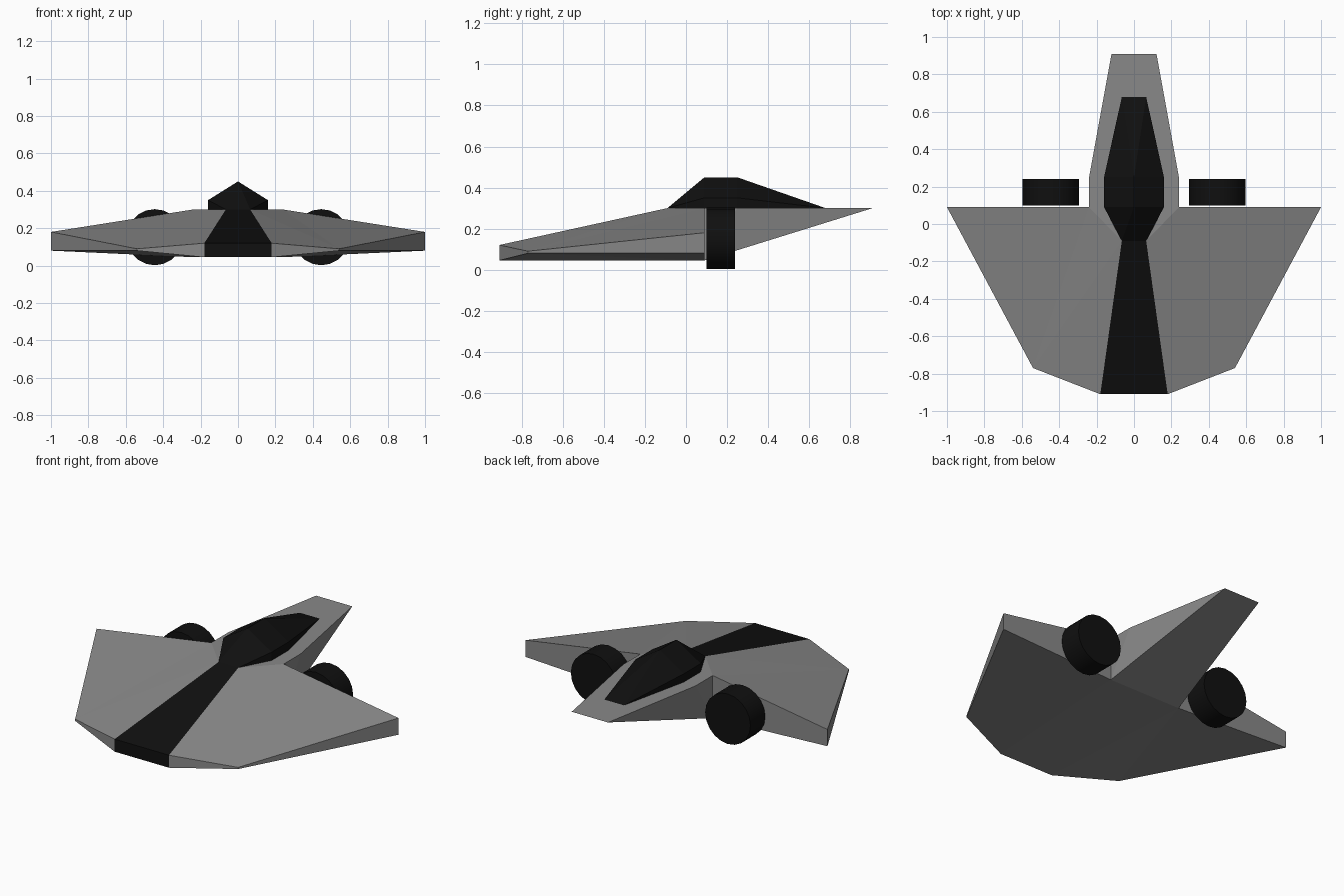
import bpy, bmesh, math

if "Cube" in bpy.data.objects:
    bpy.data.objects.remove(bpy.data.objects["Cube"])

black = bpy.data.materials.new("black")
black.diffuse_color = (0.005, 0.005, 0.005, 1)
black.use_nodes = True
black.node_tree.nodes["Principled BSDF"].inputs["Base Color"].default_value = black.diffuse_color
grey = bpy.data.materials.new("grey")
grey.diffuse_color = (0.25, 0.25, 0.25, 1)
grey.use_nodes = True
grey.node_tree.nodes["Principled BSDF"].inputs["Base Color"].default_value = grey.diffuse_color


def finish(name, bm, mats, mirror=False):
    me = bpy.data.meshes.new(name)
    bmesh.ops.recalc_face_normals(bm, faces=bm.faces)
    bm.to_mesh(me)
    bm.free()
    for m in mats:
        me.materials.append(m)
    ob = bpy.data.objects.new(name, me)
    bpy.context.collection.objects.link(ob)
    if mirror:
        mod = ob.modifiers.new("mirror", 'MIRROR')
        mod.use_clip = True
    return ob


# Hull: right half, mirrored; stripe faces are black
pts = dict(
    n0=(0, -.91, .12), n1=(.18, -.91, .12), m0=(0, -.91, .045), m1=(.18, -.91, .045),
    c=(.54, -.77, .09), d=(.54, -.77, .08),        # front wing corner
    t=(1, .09, .18), u=(1, .09, .08),              # wing tip
    s0=(0, -.09, .3), s1=(.065, -.09, .3),         # top of stripe
    r=(.24, .09, .3), q=(.24, .25, .3),            # deck edge
    b0=(0, .09, .045), b1=(.24, .09, .045),        # belly rear
    e0=(0, .91, .3), e1=(.12, .91, .3))            # tail tip
faces = ["n0 n1 s1 s0", "m0 m1 n1 n0",                    # stripe and nose
         "n1 c s1", "c r s1", "c t r",                    # wing top
         "m1 d c n1", "d u t c", "u b1 r t",              # wing edges
         "s0 s1 r q e1 e0",                               # deck
         "r b1 q", "q b1 e1", "b1 b0 e0 e1",              # tail
         "m0 b0 b1 m1", "m1 b1 d", "d b1 u"]              # belly
bm = bmesh.new()
v = {k: bm.verts.new(p) for k, p in pts.items()}
for i, f in enumerate(faces):
    bm.faces.new([v[k] for k in f.split()]).material_index = 1 if i < 2 else 0
finish("hull", bm, [grey, black], mirror=True)

# Canopy: hull around a base outline and a ridge
bm = bmesh.new()
for y in (.09, .25):
    bm.verts.new((0, y, .45))
for s in (-1, 1):
    for x, y, z in ((.065, -.09, .3), (.16, .09, .3), (.16, .09, .35),
                    (.16, .25, .3), (.16, .25, .35), (.065, .68, .3)):
        bm.verts.new((s * x, y, z))
bmesh.ops.convex_hull(bm, input=bm.verts)
finish("canopy", bm, [black])

# Thruster drums behind the wings
for side, name in ((1, "right_thruster"), (-1, "left_thruster")):
    bpy.ops.mesh.primitive_cylinder_add(vertices=20, radius=.15, depth=.14,
                                        location=(side * .445, .17, .152),
                                        rotation=(math.pi / 2, 0, 0))
    ob = bpy.context.object
    ob.name = name
    ob.data.materials.append(black)
    bpy.ops.object.shade_smooth_by_angle(angle=math.radians(30))
